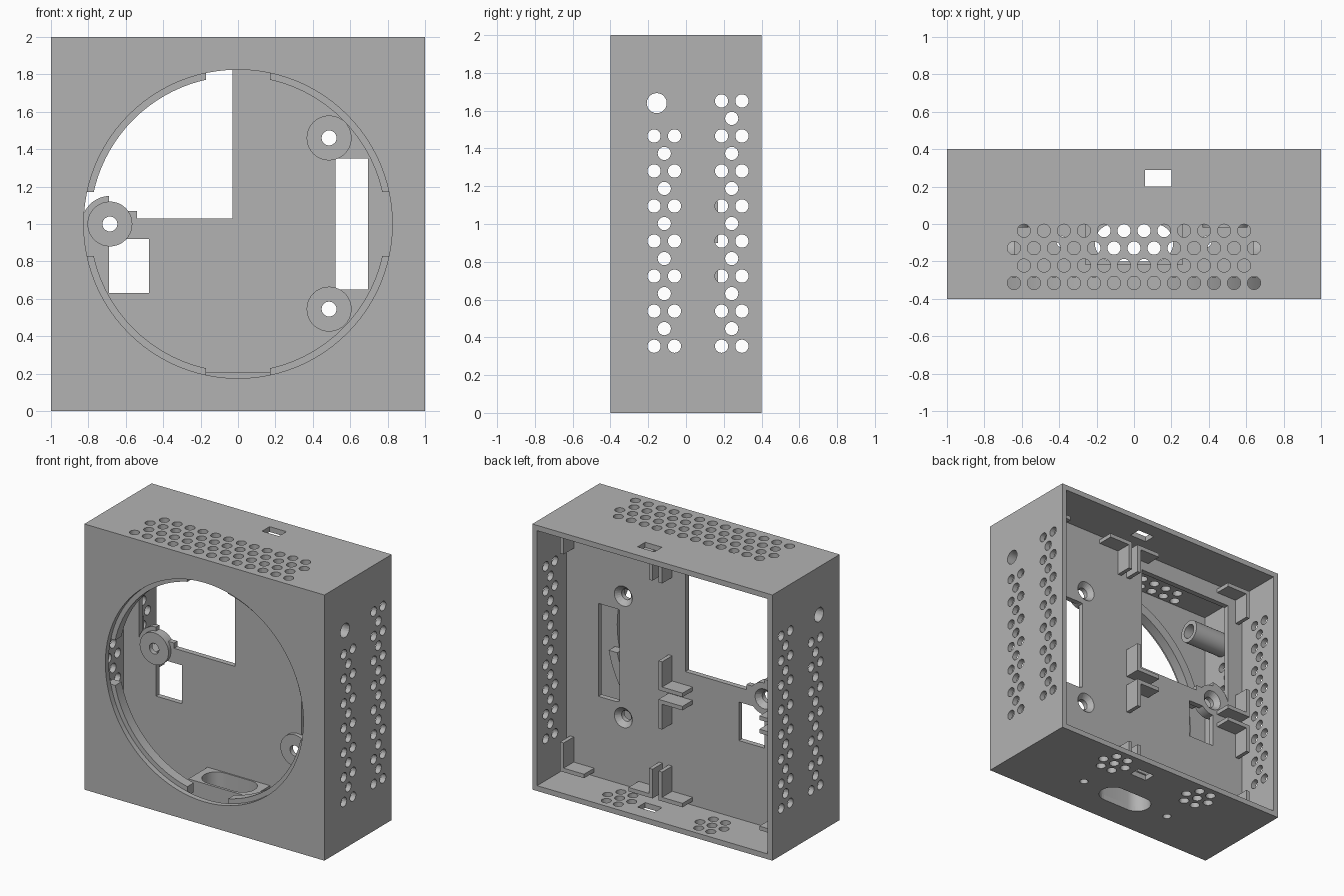
import bpy, bmesh, math
from mathutils import Matrix, Vector

if "Cube" in bpy.data.objects:
    bpy.data.objects.remove(bpy.data.objects["Cube"])

grey = bpy.data.materials.new("plain grey")
grey.use_nodes = True
GREY = (0.45, 0.45, 0.45, 1)
grey.diffuse_color = GREY
grey.node_tree.nodes["Principled BSDF"].inputs["Base Color"].default_value = GREY

AXES = {"x": Matrix.Rotation(math.pi / 2, 4, "Y"),
        "y": Matrix.Rotation(-math.pi / 2, 4, "X"),
        "z": Matrix.Identity(4)}


def box(bm, x0, x1, y0, y1, z0, z1):
    mid = Vector((x0 + x1, y0 + y1, z0 + z1)) / 2
    size = Matrix.Diagonal((x1 - x0, y1 - y0, z1 - z0, 1))
    bmesh.ops.create_cube(bm, size=1, matrix=Matrix.Translation(mid) @ size)


def rod(bm, axis, centre, length, r, r2=None, sides=24):
    bmesh.ops.create_cone(bm, cap_ends=True, segments=sides, radius1=r,
                          radius2=r if r2 is None else r2, depth=length,
                          matrix=Matrix.Translation(centre) @ AXES[axis])


def capsule(bm, cy, half, r, z0, z1):
    arc = [math.pi * i / 16 for i in range(17)]
    pts = [(half - r + r * math.sin(a), cy - r * math.cos(a)) for a in arc]
    pts += [(-x, 2 * cy - y) for x, y in pts]
    face = bm.faces.new([bm.verts.new((x, y, z0)) for x, y in pts])
    top = bmesh.ops.extrude_face_region(bm, geom=[face])["geom"]
    bmesh.ops.translate(bm, vec=(0, 0, z1 - z0),
                        verts=[v for v in top if isinstance(v, bmesh.types.BMVert)])
    bmesh.ops.recalc_face_normals(bm, faces=bm.faces)


def finish(bm, name):
    mesh = bpy.data.meshes.new(name)
    bm.to_mesh(mesh)
    bm.free()
    mesh.materials.append(grey)
    obj = bpy.data.objects.new(name, mesh)
    bpy.context.collection.objects.link(obj)
    return obj


def activate(obj):
    bpy.ops.object.select_all(action="DESELECT")
    obj.select_set(True)
    bpy.context.view_layer.objects.active = obj


def cut(obj, bm):
    cutter = finish(bm, "cutter")
    activate(obj)
    mod = obj.modifiers.new("cut", "BOOLEAN")
    mod.operation, mod.solver, mod.object = "DIFFERENCE", "EXACT", cutter
    bpy.ops.object.modifier_apply(modifier=mod.name)
    bpy.data.objects.remove(cutter)
    activate(obj)
    bpy.ops.object.shade_smooth_by_angle(angle=math.radians(30))


W = 0.04          # wall thickness
R = 0.035         # vent hole radius
FRONT, BACK = 0.01, 0.05   # partition faces

# Outer shell, open at the back
bm = bmesh.new()
box(bm, -1, 1, -0.4, 0.4, 0, 2)
shell = finish(bm, "case_shell")
bm = bmesh.new()
box(bm, -1 + W, 1 - W, -0.4 + W, 0.5, W, 2 - W)
cut(shell, bm)

# Dial opening and all vents
bm = bmesh.new()
rod(bm, "y", (0, -0.4, 1), 0.2, 0.825, sides=96)
STEP = 0.1855
for y, count in ((-0.115, 7), (0.242, 8)):
    for i in range(count):
        for side in (-0.054, 0.054):
            rod(bm, "x", (0, y + side, 0.353 + i * STEP), 2.4, R)
        if i < count - 1:
            rod(bm, "x", (0, y, 0.446 + i * STEP), 2.4, R)
rod(bm, "x", (0, -0.155, 1.64), 2.4, 0.053)
for row in range(4):
    count = 13 - row % 2
    for i in range(count):
        rod(bm, "z", ((i - (count - 1) / 2) * 0.107, -0.315 + row * 0.093, 2), 0.2, R)
for z in (0, 2):
    box(bm, 0.06, 0.2, 0.2, 0.29, z - 0.1, z + 0.1)
for x in (-0.385, 0.385):
    rod(bm, "z", (x, -0.095, 0), 0.2, 0.03)
    rod(bm, "z", (x, 0.24, 0), 0.2, R)
    for i in range(6):
        a = i * math.pi / 3
        rod(bm, "z", (x + 0.1 * math.cos(a), 0.24 + 0.1 * math.sin(a), 0), 0.2, R)
capsule(bm, -0.1, 0.21, 0.1, -0.1, 0.1)
cut(shell, bm)

# Retaining lip behind the opening, with four notches
bm = bmesh.new()
rod(bm, "y", (0, -0.322, 1), 0.075, 0.86, sides=96)
lip = finish(bm, "retaining_lip")
bm = bmesh.new()
rod(bm, "y", (0, -0.32, 1), 0.2, 0.79, sides=96)
cut(lip, bm)
for w, h in ((0.17, 1), (1, 0.17)):
    bm = bmesh.new()
    box(bm, -w, w, -0.5, 0, 1 - h, 1 + h)
    cut(lip, bm)

# Partition plate with window, slot and square port
bm = bmesh.new()
box(bm, -1 + W, 1 - W, FRONT, BACK, W, 2 - W)
plate = finish(bm, "partition_plate")
SCREWS = ((0.487, 1.46), (0.487, 0.545), (-0.685, 1.0))
bm = bmesh.new()
box(bm, -0.83, -0.03, -0.1, 0.2, 1.03, 1.83)
box(bm, 0.52, 0.695, -0.1, 0.2, 0.65, 1.35)
box(bm, -0.69, -0.475, -0.1, 0.2, 0.63, 0.92)
cut(plate, bm)
bm = bmesh.new()
for x, z in SCREWS:
    rod(bm, "y", (x, 0.03, z), 0.2, 0.08)
cut(plate, bm)

# Screw bosses, countersunk from the back
for i, (x, z) in enumerate(SCREWS):
    bm = bmesh.new()
    rod(bm, "y", (x, 0.015, z), 0.07, 0.12, sides=40)
    boss = finish(bm, "screw_boss_%d" % (i + 1))
    bm = bmesh.new()
    rod(bm, "y", (x, 0, z), 0.3, 0.04)
    cut(boss, bm)
    bm = bmesh.new()
    rod(bm, "y", (x, 0.04, z), 0.05, 0.04, 0.09)
    cut(boss, bm)

# Curved tab around the side boss
bm = bmesh.new()
rod(bm, "y", (-0.685, 0.03, 1), 0.04, 0.15, sides=48)
tab = finish(bm, "boss_tab")
bm = bmesh.new()
box(bm, -0.69, 0, -0.2, 0.2, 0.5, 1.5)
cut(tab, bm)
bm = bmesh.new()
rod(bm, "y", (-0.685, 0.03, 1), 0.3, 0.11)
cut(tab, bm)
bm = bmesh.new()
box(bm, -0.6, -0.54, FRONT, BACK, 1.02, 1.07)
finish(bm, "boss_tab_step")

# Slotted cable block on the floor
bm = bmesh.new()
box(bm, -0.26, 0.26, -0.22, FRONT, W / 2, 0.21)
block = finish(bm, "cable_block")
bm = bmesh.new()
capsule(bm, -0.1, 0.21, 0.1, -0.1, 0.4)
cut(block, bm)

# Side guide tubes
for name, s in (("right_tube", -1), ("left_tube", 1)):
    bm = bmesh.new()
    rod(bm, "x", (s * 0.81, -0.155, 1.64), 0.34, 0.085, sides=32)
    tube = finish(bm, name)
    bm = bmesh.new()
    rod(bm, "x", (s * 0.81, -0.155, 1.64), 0.6, 0.053)
    cut(tube, bm)

# Corner brackets on the back of the partition: three board bays
BAYS = ((0.93, 0.16, 0.07, 1.93), (0.11, -0.93, 0.9, 1.93), (0.11, -0.93, 0.07, 0.83))
bm = bmesh.new()
for left, right, low, high in BAYS:
    for x, sx in ((left, -1), (right, 1)):
        for z, sz in ((low, 1), (high, -1)):
            for dx, dz in ((0.2, 0.03), (0.03, 0.22)):
                xs, zs = sorted((x, x + sx * dx)), sorted((z, z + sz * dz))
                box(bm, *xs, BACK - 0.01, 0.17, *zs)
finish(bm, "board_brackets")
